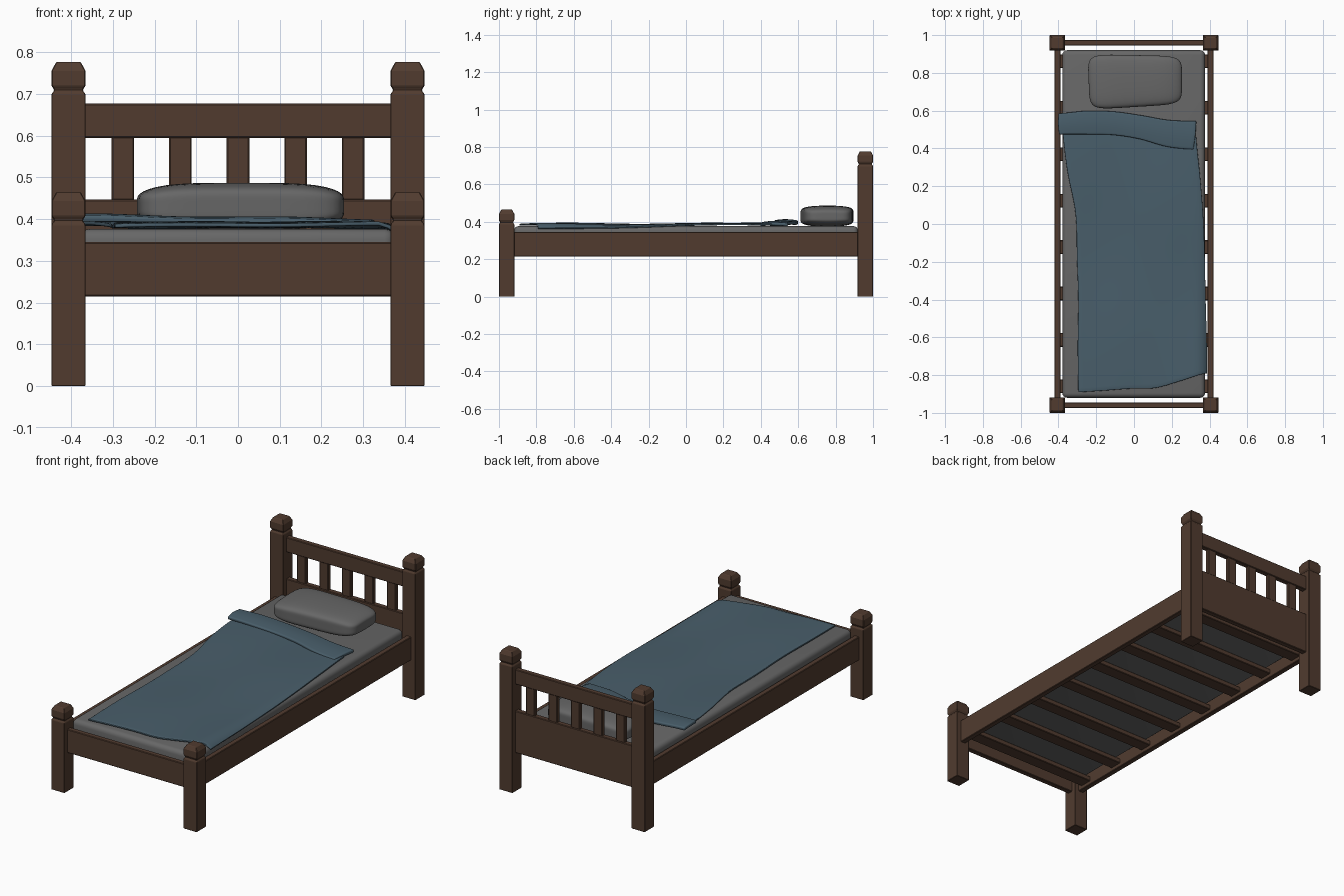
import bpy, bmesh, math
from mathutils import Vector

cube = bpy.data.objects.get("Cube")
if cube:
    bpy.data.objects.remove(cube, do_unlink=True)


def material(name, r, g, b):
    m = bpy.data.materials.new(name)
    m.use_nodes = True
    m.diffuse_color = (r, g, b, 1)
    m.node_tree.nodes["Principled BSDF"].inputs["Base Color"].default_value = (r, g, b, 1)
    return m


WOOD = material("dark_wood", 0.082, 0.044, 0.028)
LINEN = material("grey_linen", 0.135, 0.135, 0.135)
WOOL = material("blue_wool", 0.066, 0.112, 0.145)


def finish(name, bm, mat, smooth=False):
    bmesh.ops.recalc_face_normals(bm, faces=bm.faces)
    me = bpy.data.meshes.new(name)
    bm.to_mesh(me)
    bm.free()
    me.materials.append(mat)
    for p in me.polygons:
        p.use_smooth = smooth
    ob = bpy.data.objects.new(name, me)
    bpy.context.collection.objects.link(ob)
    return ob


def bevel(ob, width, segments=1):
    mod = ob.modifiers.new("bevel", "BEVEL")
    mod.width, mod.segments = width, segments
    return ob


def board(name, x, y, z, mat=WOOD, edge=0.003):
    """Box given by its (min, max) range on each axis."""
    bm = bmesh.new()
    bmesh.ops.create_cube(bm, size=1)
    for v in bm.verts:
        v.co = [r[1] if c > 0 else r[0] for c, r in zip(v.co, (x, y, z))]
    return bevel(finish(name, bm, mat), edge)


def post(name, x, y, h):
    """Square post with a notched neck and a tapered cap."""
    profile = [(0.041, 0), (0.041, h - 0.078), (0.035, h - 0.07), (0.035, h - 0.066),
               (0.041, h - 0.057), (0.041, h - 0.022), (0.029, h)]
    bm = bmesh.new()
    rings = [[bm.verts.new((x + sx * r, y + sy * r, z))
              for sx, sy in ((-1, -1), (1, -1), (1, 1), (-1, 1))] for r, z in profile]
    for a, b in zip(rings, rings[1:]):
        for i in range(4):
            j = (i + 1) % 4
            bm.faces.new((a[i], a[j], b[j], b[i]))
    bm.faces.new(rings[0])
    bm.faces.new(rings[-1])
    bevel(finish(name, bm, WOOD), 0.002)


def curve(values, t):
    """Smooth curve through evenly spaced values, t from 0 to 1."""
    n = len(values) - 1
    i = min(int(t * n), n - 1)
    f = t * n - i
    p0, p1, p2, p3 = [values[min(max(k, 0), n)] for k in range(i - 1, i + 3)]
    return 0.5 * (2 * p1 + (p2 - p0) * f + (2 * p0 - 5 * p1 + 4 * p2 - p3) * f ** 2
                  + (3 * p1 - p0 - 3 * p2 + p3) * f ** 3)


def cloth(name, left, right, front, back, height, thick, nu=28, nv=60):
    """Sheet between four edge curves, draped by a height function."""
    bm = bmesh.new()
    grid = []
    for j in range(nv + 1):
        row = []
        for i in range(nu + 1):
            u, v = i / nu, j / nv
            x = curve(left, v) * (1 - u) + curve(right, v) * u
            y = curve(front, u) * (1 - v) + curve(back, u) * v
            row.append(bm.verts.new((x, y, height(x, y, u, v))))
        grid.append(row)
    for a, b in zip(grid, grid[1:]):
        for i in range(nu):
            bm.faces.new((a[i], a[i + 1], b[i + 1], b[i]))
    ob = finish(name, bm, WOOL, True)
    mod = ob.modifiers.new("thickness", "SOLIDIFY")
    mod.thickness, mod.offset = thick, 0
    bevel(ob, thick * 0.3, 2)


# Posts and side rails
for side, s in (("left", 1), ("right", -1)):
    post("head_post_" + side, s * 0.406, 0.959, 0.777)
    post("foot_post_" + side, s * 0.406, -0.959, 0.465)
    board("side_rail_" + side, sorted((s * 0.39, s * 0.42)), (-0.93, 0.93), (0.215, 0.345))

# Headboard and footboard
span = (-0.37, 0.37)
board("footboard", span, (-0.975, -0.945), (0.215, 0.345))
board("headboard_panel", span, (0.945, 0.975), (0.215, 0.447))
board("headboard_top_rail", span, (0.945, 0.975), (0.595, 0.677))
for i in range(-2, 3):
    x = i * 0.138
    board("headboard_slat", (x - 0.027, x + 0.027), (0.949, 0.971), (0.445, 0.597))

# Slats carrying the mattress
for i in range(8):
    y = -0.86 + i * 0.246
    board("base_slat", (-0.392, 0.392), (y - 0.036, y + 0.036), (0.235, 0.262))

# Mattress
mattress = board("mattress", (-0.379, 0.376), (-0.92, 0.92), (0.262, 0.377), LINEN, 0.025)
mattress.modifiers["bevel"].segments = 4
for p in mattress.data.polygons:
    p.use_smooth = True

# Pillow: rounded block, a little askew
bm = bmesh.new()
bmesh.ops.create_cube(bm, size=2)
bmesh.ops.subdivide_edges(bm, edges=bm.edges[:], cuts=15, use_grid_fill=True)
for v in bm.verts:
    x, y, z = v.co / sum(abs(c) ** 6 for c in v.co) ** (1 / 6)
    z *= 1 - 0.28 * abs(x) ** 4 - 0.15 * y * y
    front_skew = 0.02 * x * (1 - y) / 2
    v.co = (0.004 + 0.25 * x + 0.012 * (1 - y) / 2 * (1 - x) / 2,
            0.757 + 0.137 * y + front_skew - 0.005 * x,
            0.431 + 0.056 * z)
finish("pillow", bm, LINEN, True)


# Blanket, with its hem hanging over one side near the foot
def blanket_height(x, y, u, v):
    z = 0.386 + 0.003 * math.sin(7 * y + 3 * x) + 0.002 * math.sin(11 * x - 4 * y)
    hang = max(0, x - 0.33) / 0.055
    return z - 0.026 * hang ** 2 * (1 - v)


cloth("blanket",
      [-0.295, -0.298, -0.295, -0.302, -0.31, -0.355, -0.38],
      [0.386, 0.383, 0.378, 0.374, 0.366, 0.35, 0.33],
      [-0.89, -0.882, -0.872, -0.868, -0.83, -0.79],
      [0.53, 0.54, 0.53, 0.50, 0.47, 0.46],
      blanket_height, 0.009)


# Turned-back top of the blanket
def fold_height(x, y, u, v):
    return 0.399 - 0.012 * u + 0.005 * math.sin(math.pi * v) + 0.002 * math.sin(14 * x)


cloth("blanket_fold",
      [-0.397, -0.402, -0.40], [0.315, 0.325, 0.33],
      [0.475, 0.475, 0.472, 0.45, 0.41, 0.395],
      [0.585, 0.598, 0.595, 0.575, 0.55, 0.545],
      fold_height, 0.018, 40, 10)

# Keep edges sharp on the smooth parts
bpy.ops.object.select_all(action='DESELECT')
for name in ("mattress", "pillow", "blanket", "blanket_fold"):
    bpy.data.objects[name].select_set(True)
bpy.context.view_layer.objects.active = bpy.data.objects["mattress"]
bpy.ops.object.shade_smooth_by_angle(angle=math.radians(40))
for name in ("mattress", "blanket", "blanket_fold"):
    for e in bpy.data.objects[name].data.edges:
        e.use_edge_sharp = False
